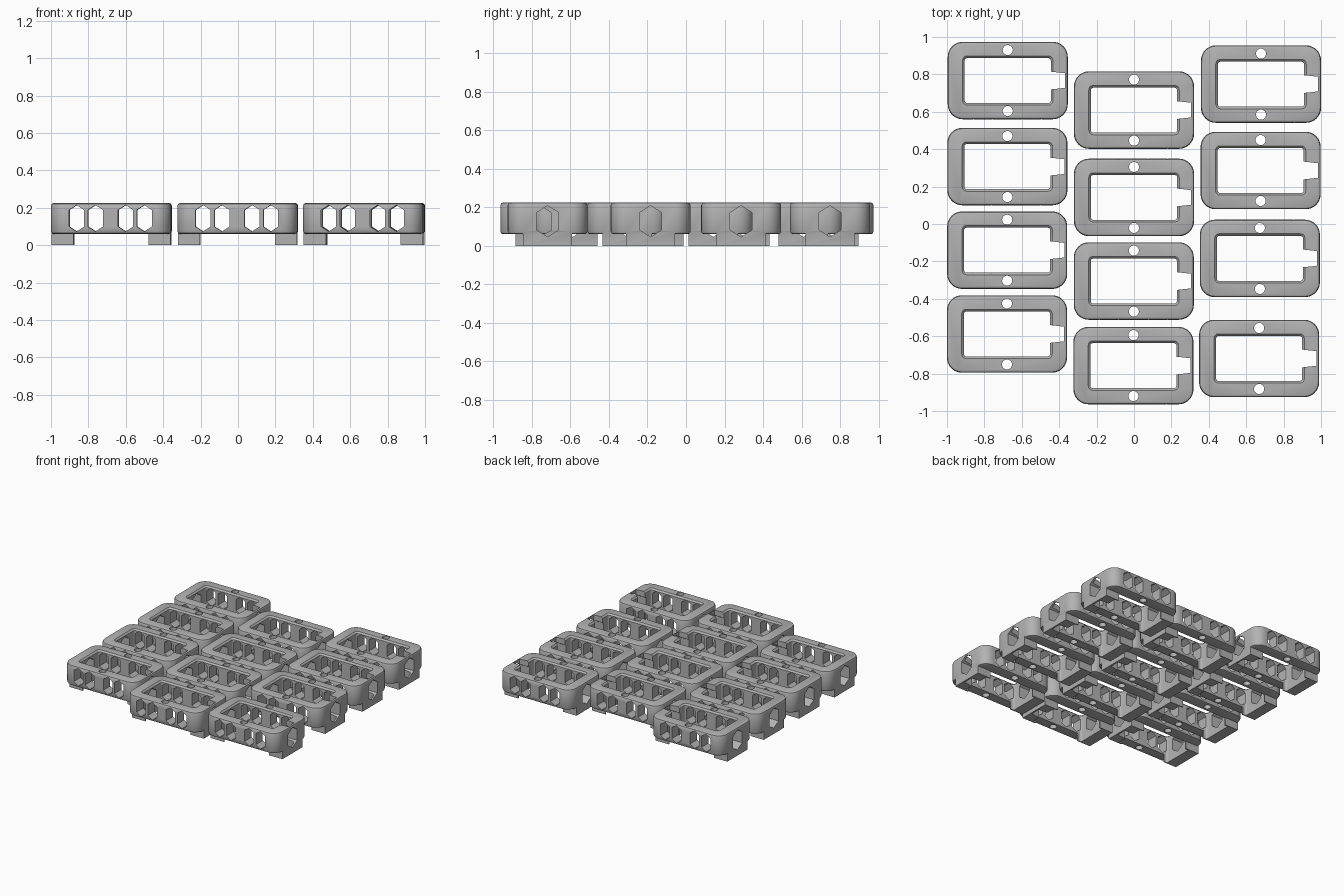
import bpy, bmesh, math

if "Cube" in bpy.data.objects:
    bpy.data.objects.remove(bpy.data.objects["Cube"])

HX, HY, Z0, Z1 = 0.321, 0.207, 0.06, 0.225

grey = bpy.data.materials.new("light grey")
grey.diffuse_color = (0.45, 0.45, 0.45, 1)
grey.use_nodes = True
grey.node_tree.nodes["Principled BSDF"].inputs["Base Color"].default_value = grey.diffuse_color


def make(name, loops):
    """Solid skinned through a list of equal-length point loops."""
    bm = bmesh.new()
    rings = [[bm.verts.new(p) for p in loop] for loop in loops]
    n = len(rings[0])
    for a, b in zip(rings, rings[1:]):
        for i in range(n):
            j = (i + 1) % n
            bm.faces.new((a[i], a[j], b[j], b[i]))
    bm.faces.new(rings[0][::-1])
    bm.faces.new(rings[-1])
    bmesh.ops.recalc_face_normals(bm, faces=bm.faces)
    mesh = bpy.data.meshes.new(name)
    bm.to_mesh(mesh)
    bm.free()
    mesh.materials.append(grey)
    ob = bpy.data.objects.new(name, mesh)
    bpy.context.collection.objects.link(ob)
    return ob


def rounded(hx, hy, r, z, seg=8):
    pts = []
    for k, (sx, sy) in enumerate(((1, 1), (-1, 1), (-1, -1), (1, -1))):
        for i in range(seg + 1):
            a = math.pi / 2 * (k + i / seg)
            pts.append((sx * (hx - r) + r * math.cos(a), sy * (hy - r) + r * math.sin(a), z))
    return pts


def hexagon(w, zlo, zhi, shoulder):
    """Tall hexagon with points at top and bottom, as (across, z) pairs."""
    return [(0, zlo), (w, zlo + shoulder), (w, zhi - shoulder),
            (0, zhi), (-w, zhi - shoulder), (-w, zlo + shoulder)]


def box(name, x0, x1, y0, y1, z0, z1):
    base = [(x0, y0), (x1, y0), (x1, y1), (x0, y1)]
    return make(name, [[(x, y, z) for x, y in base] for z in (z0, z1)])


# Frame body with softly rounded rims
e, r = 0.014, 0.08
rims = [(e, Z0), (e * 0.3, Z0 + e * 0.3), (0, Z0 + e), (0, Z1 - e), (e * 0.3, Z1 - e * 0.3), (e, Z1)]
body = make("frame", [rounded(HX - d, HY - d, r - d, z) for d, z in rims])
tools = []

# Feet under both ends
for s in (-1, 1):
    x0, x1 = sorted((s * 0.2, s * 0.319))
    tools.append((box("foot", x0, x1, -0.128, 0.128, 0, 0.1), 'UNION'))

# Central opening, flared at the top rim
tools.append((make("opening_cutter", [rounded(0.230 + d, 0.120 + d, 0.012 + d, z, 3)
              for d, z in ((0, -0.1), (0, Z1 - 0.012), (0.013, Z1 + 0.001), (0.013, 0.3))]), 'DIFFERENCE'))

# Slot in the right-hand end
slot = [(0.2, -0.048), (0.235, -0.047), (0.306, -0.039), (0.306, 0.039), (0.235, 0.047), (0.2, 0.048)]
tools.append((make("slot_cutter", [[(x, y, z) for x, y in slot] for z in (-0.1, 0.3)]), 'DIFFERENCE'))

# Hexagonal windows through the long sides
for cx in (-0.184, -0.083, 0.078, 0.178):
    tools.append((make("window_cutter", [[(cx + a, y, z) for a, z in hexagon(0.04, 0.073, 0.214, 0.026)]
                  for y in (-0.4, 0.4)]), 'DIFFERENCE'))

# Hexagonal holes through both ends
tools.append((make("end_hole_cutter", [[(x, a, z) for a, z in hexagon(0.057, 0.046, 0.208, 0.036)]
              for x in (-0.5, 0.5)]), 'DIFFERENCE'))

# Upright pin holes in the long sides
for s in (-1, 1):
    ring = [(0.027 * math.cos(t * math.pi / 12), s * 0.163 + 0.027 * math.sin(t * math.pi / 12)) for t in range(24)]
    tools.append((make("pin_cutter", [[(x, y, z) for x, y in ring] for z in (-0.1, 0.3)]), 'DIFFERENCE'))

for tool, op in tools:
    m = body.modifiers.new(tool.name, 'BOOLEAN')
    m.object, m.operation, m.solver = tool, op, 'EXACT'
bpy.context.view_layer.update()
mesh = bpy.data.meshes.new_from_object(body.evaluated_get(bpy.context.evaluated_depsgraph_get()))
mesh.materials.clear()
mesh.materials.append(grey)
mesh.polygons.foreach_set("material_index", [0] * len(mesh.polygons))
body.modifiers.clear()
body.data = mesh
for tool, _ in tools:
    bpy.data.objects.remove(tool)
bpy.context.view_layer.objects.active = body
body.select_set(True)
bpy.ops.object.shade_smooth_by_angle(angle=math.radians(35))

# Twelve frames in three staggered columns
places = [(-0.675, 0.767), (-0.677, 0.307), (-0.678, -0.14), (-0.679, -0.588),
          (0.0, 0.609), (0.0, 0.142), (-0.001, -0.305), (-0.003, -0.757),
          (0.679, 0.748), (0.677, 0.286), (0.673, -0.184), (0.669, -0.719)]
for i, (x, y) in enumerate(places):
    ob = body if i == 0 else body.copy()
    if i:
        bpy.context.collection.objects.link(ob)
    ob.name = "frame_%02d" % (i + 1)
    ob.location = (x, y, 0)
